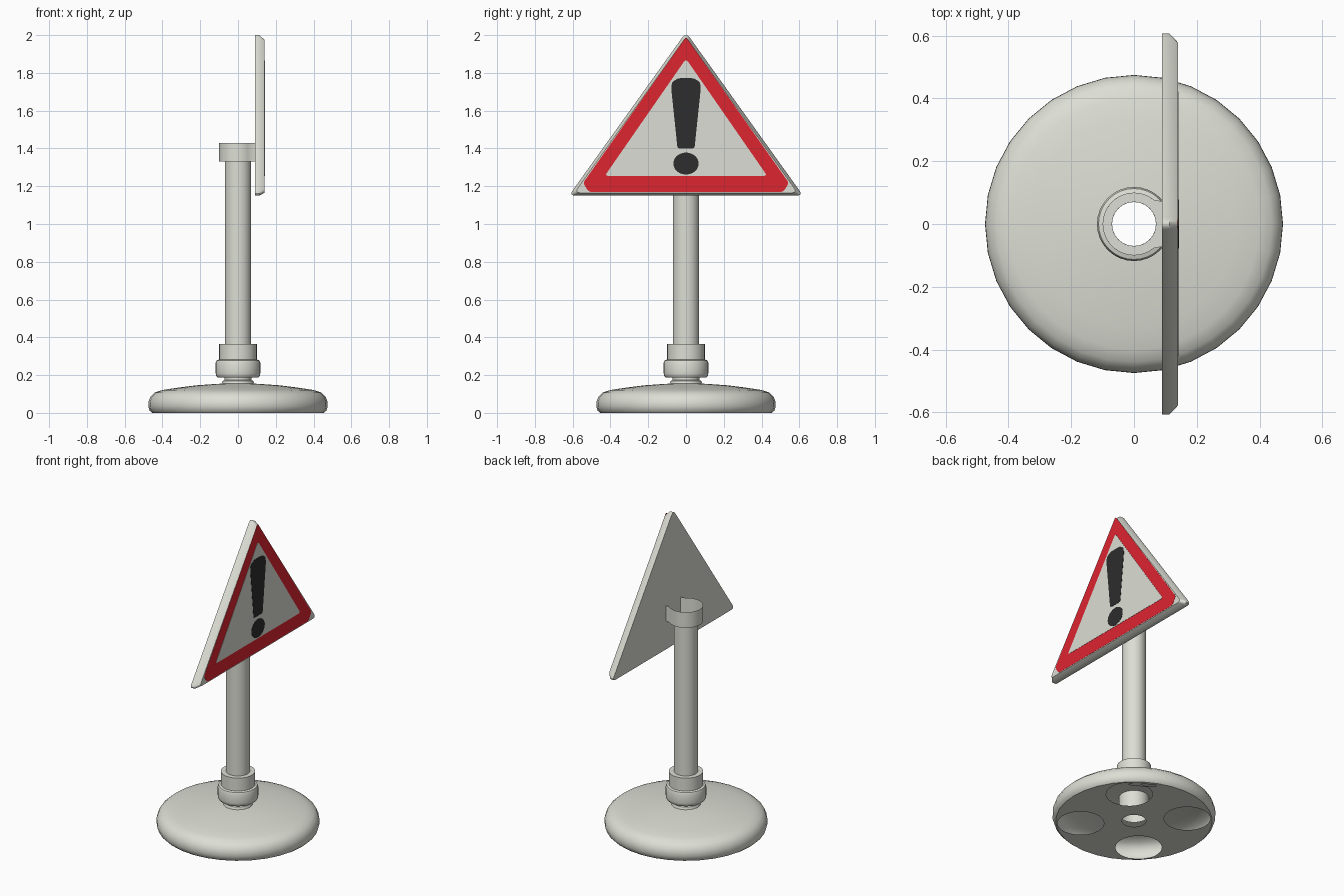
import bpy, bmesh, math
from mathutils import Vector

if "Cube" in bpy.data.objects:
    bpy.data.objects.remove(bpy.data.objects["Cube"])


def material(name, rgb):
    m = bpy.data.materials.new(name)
    m.diffuse_color = (*rgb, 1)
    m.use_nodes = True
    m.node_tree.nodes["Principled BSDF"].inputs["Base Color"].default_value = m.diffuse_color
    return m


GREY = material("off_white", (0.72, 0.73, 0.66))
RED = material("warning_red", (0.72, 0.018, 0.03))
BLACK = material("near_black", (0.026, 0.026, 0.027))


def finish(name, bm, mat):
    me = bpy.data.meshes.new(name)
    bm.to_mesh(me)
    bm.free()
    me.materials.append(mat)
    me.shade_smooth()
    me.set_sharp_from_angle(angle=math.radians(35))
    ob = bpy.data.objects.new(name, me)
    bpy.context.collection.objects.link(ob)
    return ob


def loft(name, rings, mat, caps=False):
    """Skin a list of equal-length counter-clockwise rings."""
    bm = bmesh.new()
    vs = [[bm.verts.new(p) for p in r] for r in rings]
    n = len(rings[0])
    for a, b in zip(vs, vs[1:]):
        for i in range(n):
            j = (i + 1) % n
            bm.faces.new((a[i], a[j], b[j], b[i]))
    if caps:
        bm.faces.new(vs[0][::-1])
        bm.faces.new(vs[-1])
    return finish(name, bm, mat)


def circle(r, z, n=32, cx=0, cy=0):
    return [(cx + r * math.cos(2 * math.pi * i / n), cy + r * math.sin(2 * math.pi * i / n), z)
            for i in range(n)]


def lathe(name, profile, mat, n=32):
    return loft(name, [circle(r, z, n) for r, z in profile], mat)


def sheet(name, loops, mat, up):
    """Flat face bounded by the first loop, with the others as holes."""
    bm = bmesh.new()
    for loop in loops:
        vs = [bm.verts.new(p) for p in loop]
        for i in range(len(vs)):
            bm.edges.new((vs[i - 1], vs[i]))
    bmesh.ops.triangle_fill(bm, use_beauty=True, edges=bm.edges[:], normal=(0, 0, up))
    for f in bm.faces:
        f.normal_update()
        if f.normal.z * up < 0:
            f.normal_flip()
    return finish(name, bm, mat)


def rounded(pts, d, n=5):
    """Round polygon corners, starting the curve d before each corner."""
    pts = [Vector(p) for p in pts]
    out = []
    for i, p in enumerate(pts):
        a = p + (pts[i - 1] - p).normalized() * d
        b = p + (pts[(i + 1) % len(pts)] - p).normalized() * d
        for k in range(n + 1):
            t = k / n
            out.append(a * (1 - t) ** 2 + p * 2 * t * (1 - t) + b * t * t)
    return out


def at_x(outline, x, s=1, zc=1.468):
    return [(x, y * s, zc + (z - zc) * s) for y, z in outline]


def plate(name, outline, x0, x1, mat):
    return loft(name, [at_x(outline, x0), at_x(outline, x1)], mat, True)


# Hollow domed base
lathe("base_shell", [(0.455, 0), (0.468, 0.012), (0.475, 0.035), (0.474, 0.06), (0.463, 0.087),
                     (0.44, 0.108), (0.40, 0.121), (0.33, 0.132), (0.22, 0.146),
                     (0.12, 0.153), (0.085, 0.155)], GREY)

# Underside with four openings, a centre hole and a slot near the rim
holes = [circle(0.135, 0, 32, sx * 0.22, sy * 0.22) for sx in (1, -1) for sy in (1, -1)]
u, w = Vector((0.55, 0.835, 0)), Vector((-0.835, 0.55, 0))
slot = [u * a + w * b for a, b in ((0.452 - 0.02, -0.08), (0.432, 0.08), (0.452 - 0.042, 0.08), (0.41, -0.08))]
sheet("base_underside", [circle(0.455, 0), circle(0.07, 0, 24)] + holes + [slot], GREY, -1)
lathe("base_inner_tube", [(0.088, 0.04), (0.088, 0.154)], GREY)

# Neck and stepped collar holding the post
lathe("neck", [(0.085, 0.155), (0.08, 0.17), (0.072, 0.173), (0.072, 0.188)], GREY)
lathe("collar", [(0.07, 0.188), (0.108, 0.188), (0.116, 0.197), (0.118, 0.21), (0.118, 0.265),
                 (0.113, 0.278), (0.10, 0.282), (0.10, 0.365), (0.07, 0.365)], GREY)

# Hollow post
lathe("post", [(0.07, 0.18), (0.07, 1.33)], GREY)

# Clamp band open at the top, joining post to sign
arc = [(0.1 * math.cos(math.radians(a)), 0.1 * math.sin(math.radians(a))) for a in range(50, 311, 10)]
band = [(0.092, -0.072)] + [(0.092, 0.072)] + arc
loft("clamp_band", [[(x, y, z) for x, y in band] for z in (1.33, 1.43)], GREY)
sheet("clamp_floor", [[(x, y, 1.33) for x, y in band], circle(0.07, 1.33)], GREY, 1)

# Triangular sign board with chamfered front edge
tri = rounded([(-0.62, 1.15), (0.62, 1.15), (0, 2.015)], 0.035)
loft("sign_board", [at_x(tri, 0.09), at_x(tri, 0.113), at_x(tri, 0.14, 0.953)], GREY, True)

# Painted sign face
red = rounded([(-0.515, 1.17), (0.515, 1.17), (0.545, 1.217), (0, 1.99), (-0.545, 1.217)], 0.015)
plate("red_border", red, 0.139, 0.1408, RED)
white = rounded([(-0.43, 1.255), (0.43, 1.255), (0, 1.875)], 0.02)
plate("white_field", white, 0.139, 0.1422, GREY)

# Exclamation mark: tapered bar and dot
half = [(0.045, 1.40), (0.078, 1.715), (0.074, 1.752), (0.04, 1.772)]
bar = rounded(half + [(-y, z) for y, z in half[::-1]], 0.012, 3)
plate("mark_bar", bar, 0.139, 0.1436, BLACK)
dot = [(0.067 * math.cos(math.pi * i / 16), 1.32 + 0.058 * math.sin(math.pi * i / 16)) for i in range(32)]
plate("mark_dot", dot, 0.139, 0.1436, BLACK)
